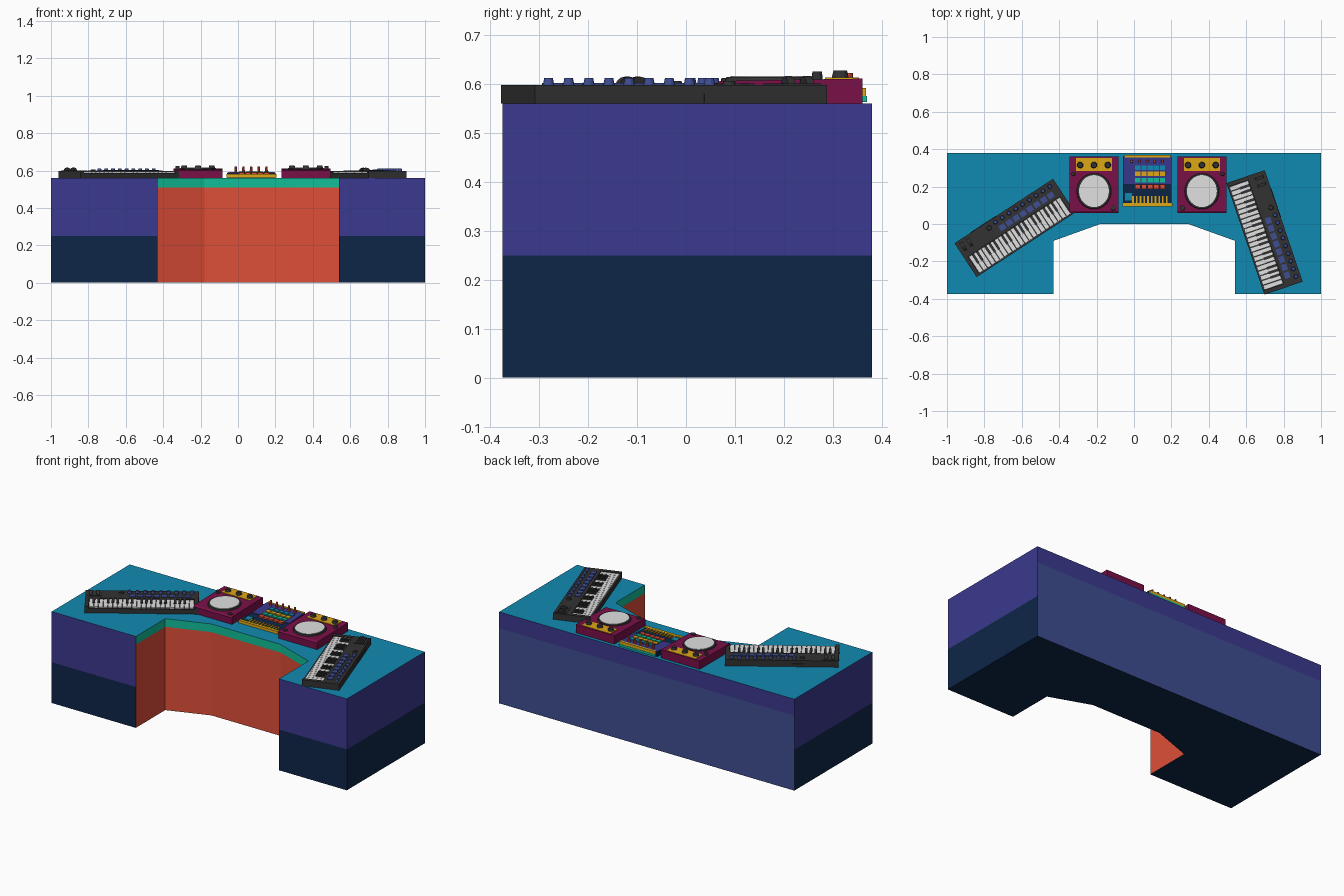
import bpy, bmesh, math
from mathutils import Matrix

if "Cube" in bpy.data.objects:
    bpy.data.objects.remove(bpy.data.objects["Cube"])


def material(name, r, g, b):
    m = bpy.data.materials.new(name)
    lin = [(c / 255 / 12.92 if c < 10 else ((c / 255 + 0.055) / 1.055) ** 2.4) for c in (r, g, b)]
    m.diffuse_color = (*lin, 1)
    m.use_nodes = True
    m.node_tree.nodes["Principled BSDF"].inputs["Base Color"].default_value = m.diffuse_color
    return m


NAVY = material("navy", 13, 38, 73)
PURPLE = material("violet blue", 59, 57, 143)
TEAL = material("teal blue", 17, 138, 178)
RED = material("orange red", 222, 78, 56)
GREEN = material("sea green", 18, 190, 152)
SLATE = material("slate blue", 62, 78, 147)
DARK = material("charcoal", 50, 50, 51)
WHITE = material("light grey", 225, 225, 225)
MAGENTA = material("plum", 122, 16, 72)
YELLOW = material("amber", 222, 168, 22)


def finish(name, bm, mats, xf=Matrix()):
    bmesh.ops.recalc_face_normals(bm, faces=bm.faces[:])
    me = bpy.data.meshes.new(name)
    bm.to_mesh(me)
    bm.free()
    for m in mats:
        me.materials.append(m)
    ob = bpy.data.objects.new(name, me)
    ob.matrix_world = xf
    bpy.context.collection.objects.link(ob)
    return ob


def boxes(name, mat, items, xf=Matrix()):
    """items: (x0, x1, y0, y1, z0, z1)"""
    bm = bmesh.new()
    for x0, x1, y0, y1, z0, z1 in items:
        m = Matrix.Translation(((x0 + x1) / 2, (y0 + y1) / 2, (z0 + z1) / 2))
        m = m @ Matrix.Diagonal((x1 - x0, y1 - y0, z1 - z0, 1))
        bmesh.ops.create_cube(bm, size=1, matrix=m)
    return finish(name, bm, [mat], xf)


def knobs(name, mat, items, xf=Matrix(), seg=12, stretch=1.0):
    """items: (x, y, z0, z1, bottom radius, top radius)"""
    bm = bmesh.new()
    for x, y, z0, z1, r1, r2 in items:
        m = Matrix.Translation((x, y, (z0 + z1) / 2)) @ Matrix.Diagonal((1, stretch, 1, 1))
        bmesh.ops.create_cone(bm, cap_ends=True, segments=seg, radius1=r1, radius2=r2,
                              depth=z1 - z0, matrix=m)
    return finish(name, bm, [mat], xf)


def side_profile(name, mat, pts, x0, x1, xf=Matrix()):
    """Extrude a (y, z) profile along x."""
    bm = bmesh.new()
    f = bm.faces.new([bm.verts.new((x0, y, z)) for y, z in pts])
    r = bmesh.ops.extrude_face_region(bm, geom=[f])
    vs = [v for v in r["geom"] if isinstance(v, bmesh.types.BMVert)]
    bmesh.ops.translate(bm, verts=vs, vec=(x1 - x0, 0, 0))
    return finish(name, bm, [mat], xf)


# Desk: outline stacked in bands, coloured by height and by wall
outline = [(-1, -0.375), (-0.43, -0.375), (-0.43, -0.09), (-0.18, 0), (0.29, 0),
           (0.54, -0.09), (0.54, -0.375), (1, -0.375), (1, 0.38), (-1, 0.38)]
levels = [0, 0.25, 0.46, 0.51, 0.56]
desk_mats = [NAVY, PURPLE, TEAL, RED, GREEN, SLATE]
bm = bmesh.new()
rings = [[bm.verts.new((x, y, z)) for x, y in outline] for z in levels]
bm.faces.new(rings[0][::-1]).material_index = 0
bm.faces.new(rings[-1]).material_index = 2
n = len(outline)
for k in range(len(levels) - 1):
    for i in range(n):
        j = (i + 1) % n
        f = bm.faces.new((rings[k][i], rings[k][j], rings[k + 1][j], rings[k + 1][i]))
        if 1 <= i <= 5:          # knee recess
            f.material_index = 4 if k == 3 else 3
        elif i == 8:             # back
            f.material_index = 5 if k < 2 else 1
        else:                    # fronts and ends
            f.material_index = 0 if k == 0 else 1
finish("desk", bm, desk_mats)

Z = 0.56


def keyboard(side, x, y, angle):
    xf = Matrix.Translation((x, y, 0)) @ Matrix.Rotation(math.radians(angle), 4, 'Z')
    # Body with a lowered key bed, plus end cheeks
    side_profile(side + "_keyboard_body", DARK,
                 [(-0.108, Z), (0.108, Z), (0.108, 0.598), (0.008, 0.598), (0.008, 0.582),
                  (-0.1, 0.582), (-0.1, 0.588), (-0.108, 0.588)], -0.315, 0.315, xf)
    boxes(side + "_keyboard_cheeks", DARK,
          [(-0.315, -0.293, -0.108, 0.01, 0.57, 0.598),
           (0.293, 0.315, -0.108, 0.01, 0.57, 0.598)], xf)
    boxes(side + "_keyboard_rear_panel", DARK, [(-0.21, -0.05, 0.1, 0.11, 0.562, 0.579)], xf)
    # Keys
    count, w = 22, 0.584 / 22
    boxes(side + "_white_keys", WHITE,
          [(-0.292 + i * w + 0.0012, -0.292 + (i + 1) * w - 0.0012, -0.099, 0.006, 0.58, 0.594)
           for i in range(count)], xf)
    boxes(side + "_black_keys", DARK,
          [(-0.292 + (i + 1) * w - 0.007, -0.292 + (i + 1) * w + 0.007, -0.05, 0.006, 0.59, 0.601)
           for i in range(count - 1) if i % 7 in (0, 1, 3, 4, 5)], xf)
    # Knob row, pads and control wheels
    knobs(side + "_keyboard_knobs", SLATE,
          [(-0.07 + 0.0434 * i, 0.083, 0.597, 0.612, 0.012, 0.009) for i in range(9)], xf)
    boxes(side + "_keyboard_pads", SLATE,
          [(-0.07 + 0.044 * i, -0.036 + 0.044 * i, 0.025, 0.055, 0.597, 0.602)
           for i in range(8)], xf)
    knobs(side + "_keyboard_dial", DARK, [(-0.115, 0.075, 0.597, 0.606, 0.014, 0.012)], xf)
    boxes(side + "_keyboard_wheel_plate", DARK, [(-0.305, -0.225, 0.035, 0.1, 0.597, 0.601)], xf)
    bm = bmesh.new()
    for wx in (-0.285, -0.245):
        m = Matrix.Translation((wx, 0.068, 0.589)) @ Matrix.Rotation(math.pi / 2, 4, 'Y')
        bmesh.ops.create_cone(bm, cap_ends=True, segments=16, radius1=0.026, radius2=0.026,
                              depth=0.016, matrix=m)
    finish(side + "_keyboard_wheels", bm, [DARK], xf)


keyboard("left", -0.637, -0.021, 33.2)
keyboard("right", 0.698, -0.045, -71.2)


def deck(side, x, s):
    """Turntable deck; s mirrors the small side controls."""
    xf = Matrix.Translation((x, 0, 0))
    side_profile(side + "_deck_body", MAGENTA,
                 [(0.06, Z), (0.36, Z), (0.36, 0.611), (0.07, 0.606), (0.06, 0.6)],
                 -0.131, 0.131, xf)
    knobs(side + "_deck_platter", DARK, [(0, 0.176, 0.6, 0.614, 0.096, 0.09)], xf, 32, 1.04)
    knobs(side + "_deck_disc", WHITE, [(0, 0.176, 0.61, 0.6165, 0.08, 0.08)], xf, 32, 1.07)
    boxes(side + "_deck_panel", YELLOW, [(-0.096, 0.096, 0.284, 0.353, 0.605, 0.613)], xf)
    knobs(side + "_deck_knobs", DARK,
          [(k * 0.074, 0.315, 0.61, 0.627, 0.018, 0.014) for k in (-1, 0, 1)], xf)
    knobs(side + "_deck_buttons", DARK,
          [(s * 0.11, 0.268, 0.605, 0.625, 0.011, 0.01),
           (-s * 0.103, 0.085, 0.6, 0.612, 0.014, 0.012)], xf)


deck("left", -0.214, -1)
deck("right", 0.363, 1)

# Mixer: wedge body with front and back trims
side_profile("mixer_body", NAVY, [(0.1, Z), (0.36, Z), (0.36, 0.588), (0.1, 0.574)], -0.058, 0.2)
side_profile("mixer_upper_plate", PURPLE,
             [(0.215, 0.575), (0.355, 0.58), (0.355, 0.5905), (0.215, 0.583)], -0.055, 0.197)
boxes("mixer_front_trim", YELLOW, [(-0.062, 0.206, 0.094, 0.112, 0.563, 0.58)])
boxes("mixer_back_trim", YELLOW, [(-0.05, 0.195, 0.355, 0.368, 0.575, 0.592)])
boxes("mixer_back_socket_strip", GREEN, [(-0.05, 0.195, 0.355, 0.37, 0.563, 0.575)])
# Pad rows, one colour per row
columns = [0.006 + 0.033 * i for i in range(5)]
for label, mat, y in (("red", RED, 0.2), ("green", GREEN, 0.235),
                      ("amber", YELLOW, 0.268), ("teal", TEAL, 0.3)):
    z = 0.574 + (y - 0.1) * 0.054
    boxes("mixer_pads_" + label, mat,
          [(c, c + 0.029, y - 0.012, y + 0.012, z, z + 0.009) for c in columns])
# Faders in front, tall pegs at the back
boxes("mixer_faders", YELLOW,
      [(-0.01 + 0.02 * i, -0.001 + 0.02 * i, 0.11, 0.15, 0.57, 0.581) for i in range(10)])
boxes("mixer_side_buttons", TEAL, [(-0.048, -0.012, 0.125, 0.165, 0.57, 0.581)])
knobs("mixer_pegs", RED, [(-0.012 + 0.041 * i, 0.335, 0.585, 0.622, 0.008, 0.006)
                          for i in range(5)], seg=8)
